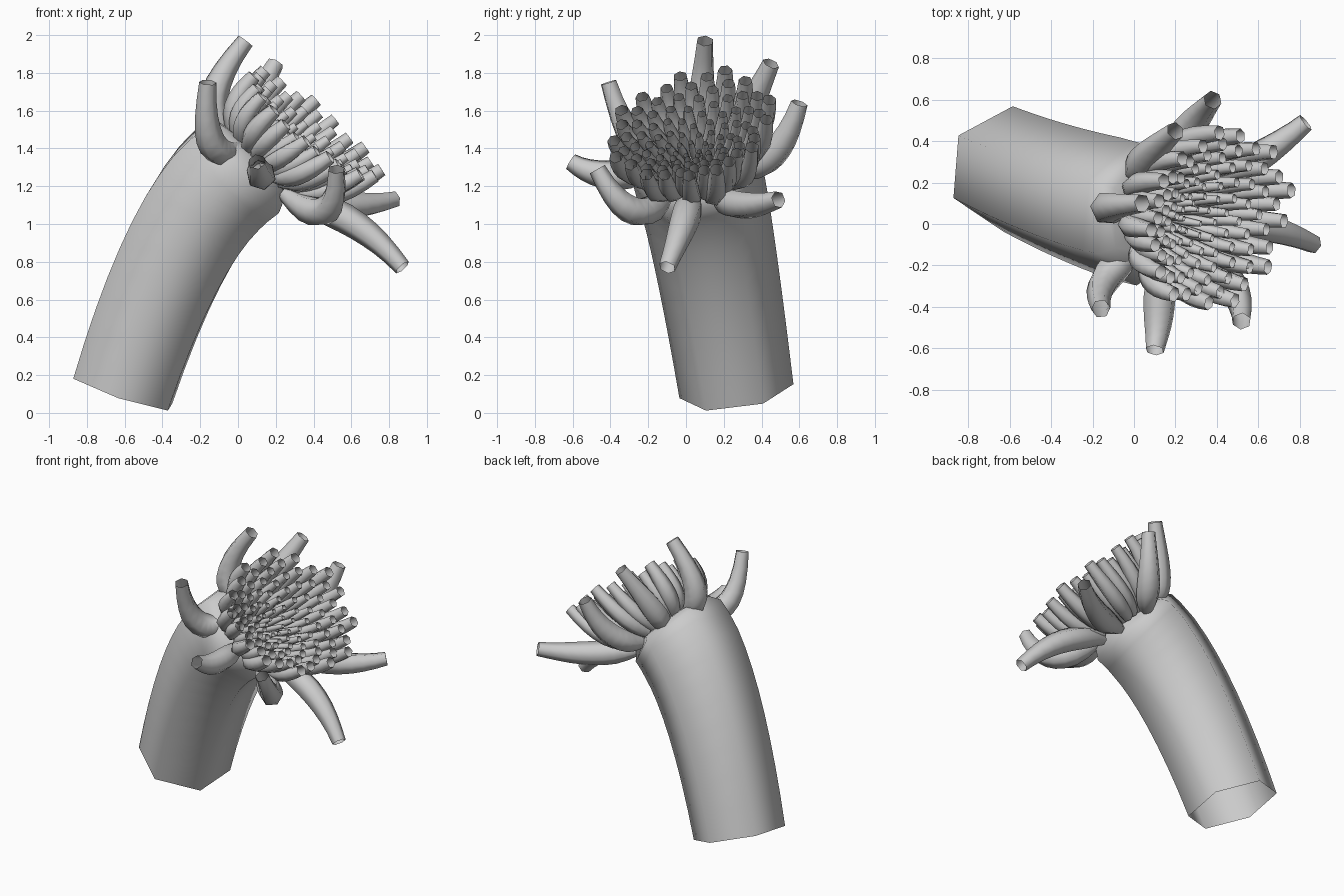
import bpy, bmesh, math
from mathutils import Vector as V

if "Cube" in bpy.data.objects:
    bpy.data.objects.remove(bpy.data.objects["Cube"])


def tube(bm, pts, radii, ref, sides=6):
    """Open six-sided tube swept along a list of points."""
    rings = []
    for i, p in enumerate(pts):
        t = (pts[min(i + 1, len(pts) - 1)] - pts[max(i - 1, 0)]).normalized()
        ref = (ref - t * ref.dot(t)).normalized()
        side = t.cross(ref)
        rings.append([bm.verts.new(p + radii[i] * (ref * math.cos(k * math.tau / sides)
                                                   + side * math.sin(k * math.tau / sides)))
                      for k in range(sides)])
    for a, b in zip(rings, rings[1:]):
        for k in range(sides):
            j = (k + 1) % sides
            bm.faces.new((a[k], a[j], b[j], b[k]))


def arc(a, mid, b, n):
    """Quadratic curve from a through mid to b."""
    c = 2 * mid - (a + b) / 2
    return [a * (1 - s) ** 2 + c * 2 * s * (1 - s) + b * s * s
            for s in [i / n for i in range(n + 1)]]


def finish(bm, name):
    me = bpy.data.meshes.new(name)
    bm.to_mesh(me)
    bm.free()
    for p in me.polygons:
        p.use_smooth = True
    bpy.context.collection.objects.link(bpy.data.objects.new(name, me))


# Flower head frame: centre, facing axis and two radial axes (down-right, back)
O = V((.12, .05, 1.30))
U = V((.72, -.03, .69)).normalized()
E1 = V((0, 1, 0)).cross(U).normalized()
E2 = U.cross(E1)

# Thick bent stem, closing in a rounded shoulder under the petals
bm = bmesh.new()
path = arc(V((-.61, .267, .115)), V((-.295, .14, .90)), V((.03, .045, 1.305)), 10)
path += [path[-1] + U * .07, path[-1] + U * .09, path[-1] + U * .10]
radii = [.305, .31, .315, .32, .325, .33, .335, .34, .345, .345, .345, .29, .18, .02]
tube(bm, path, radii, V((-.27, -.155, .10)))
finish(bm, "stem")

# Nested inner petals in a spiral, forming a bowl that is lower at the front
bm = bmesh.new()
N = 100
for n in range(3, N):
    t = (n / N) ** .65
    ang = n * math.radians(137.508)
    c, s = math.cos(ang), math.sin(ang)
    rad = E1 * c + E2 * s
    shift = V((.03, -.01, -.03))
    h = t * (.09 * s + .05 * c)
    base = O + rad * .25 * t + U * .03
    mid = O + rad * .38 * t + U * (.11 + .06 * t + h * .4) + shift * .5
    tip = O + rad * .44 * t + U * (.16 + .22 * t + h) + shift
    r = .012 + .036 * t
    tube(bm, arc(base, mid, tip, 7),
         [r * k for k in (.8, 1, 1.15, 1.2, 1.15, 1.05, .92, .8)], rad)
finish(bm, "inner_petals")

# Long loose outer petals: (mid point, tip)
outer = [
    ((-.13, .08, 1.66), (.04, .10, 1.97)),
    ((-.14, -.27, 1.43), (-.16, -.41, 1.75)),
    ((.12, -.42, 1.26), (.10, -.61, 1.33)),
    ((.46, -.28, 1.07), (.52, -.47, 1.29)),
    ((.60, -.01, 1.01), (.87, -.10, .77)),
    ((.56, .30, 1.10), (.83, .49, 1.13)),
    ((.27, .47, 1.38), (.38, .60, 1.64)),
    ((.06, .32, 1.58), (.20, .45, 1.85)),
]
bm = bmesh.new()
for mid, tip in outer:
    mid, tip = V(mid), V(tip)
    rad = mid - O
    rad = (rad - U * rad.dot(U)).normalized()
    tube(bm, arc(O + rad * .24, mid, tip, 9),
         [.04, .06, .075, .08, .079, .075, .069, .061, .053, .046], U)
finish(bm, "outer_petals")
